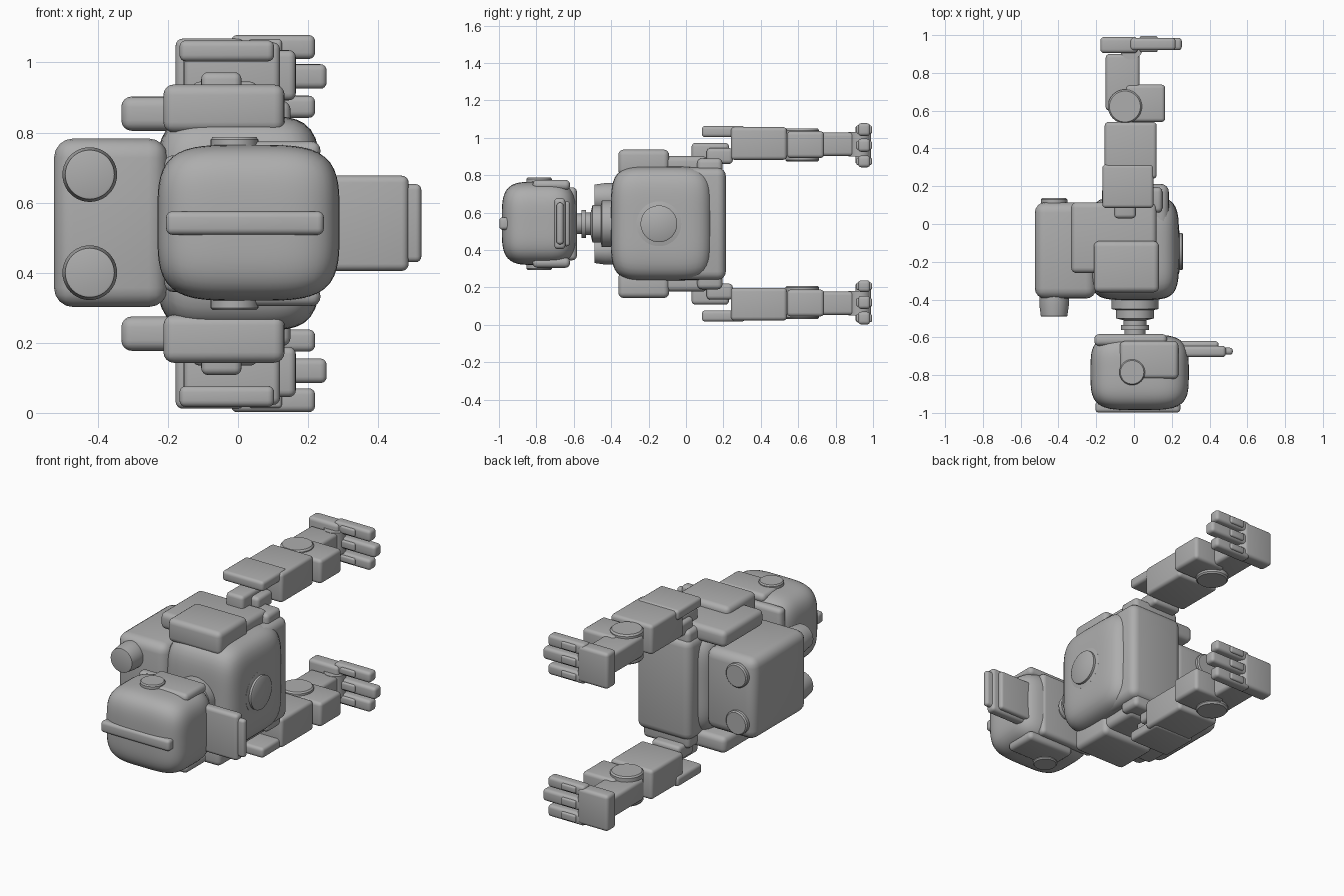
import bpy, bmesh, math
from mathutils import Vector, Matrix

if "Cube" in bpy.data.objects:
    bpy.data.objects.remove(bpy.data.objects["Cube"])

MID = 0.54  # mirror plane height, left and right halves lie above and below it
grey = bpy.data.materials.new("suit grey")
grey.diffuse_color = (0.42, 0.42, 0.42, 1)
grey.use_nodes = True
grey.node_tree.nodes["Principled BSDF"].inputs["Base Color"].default_value = grey.diffuse_color


def finish(bm, name):
    bmesh.ops.recalc_face_normals(bm, faces=bm.faces)
    me = bpy.data.meshes.new(name)
    bm.to_mesh(me)
    bm.free()
    ob = bpy.data.objects.new(name, me)
    bpy.context.collection.objects.link(ob)
    me.materials.append(grey)
    bpy.ops.object.select_all(action='DESELECT')
    ob.select_set(True)
    bpy.context.view_layer.objects.active = ob
    bpy.ops.object.shade_smooth_by_angle(angle=math.radians(35))
    return ob


def flip(z):
    return (2 * MID - z[1], 2 * MID - z[0])


def box(name, x, y, z, r=0.02, pair=False):
    """Rounded box from ranges; pair adds the mirrored twin."""
    for i, zz in enumerate([z, flip(z)] if pair else [z]):
        bm = bmesh.new()
        bmesh.ops.create_cube(bm, size=1)
        for v in bm.verts:
            v.co = Vector([(a + b) / 2 + c * (b - a) for c, (a, b) in zip(v.co, (x, y, zz))])
        bmesh.ops.bevel(bm, geom=bm.edges[:], offset=r, segments=4, profile=0.5, affect='EDGES')
        finish(bm, name + (("_left", "_right")[i] if pair else ""))


def soft_block(name, x, y, z, p):
    """Superellipsoid filling the given ranges."""
    bm = bmesh.new()
    bmesh.ops.create_cube(bm, size=2)
    bmesh.ops.subdivide_edges(bm, edges=bm.edges[:], cuts=19, use_grid_fill=True)
    for v in bm.verts:
        d = Vector([math.tan(c * math.pi / 4) for c in v.co])
        d /= sum(abs(c) ** p for c in d) ** (1 / p)
        v.co = Vector([(a + b) / 2 + c * (b - a) / 2 for c, (a, b) in zip(d, (x, y, z))])
    return finish(bm, name)


def turned(name, centre, axis, profile, pair=False):
    """Lathe of (radius, position along axis) points, capped at the ends."""
    centre = Vector(centre)
    n = 40
    for i in range(2 if pair else 1):
        bm = bmesh.new()
        rings = []
        for r, h in profile:
            ring = []
            for k in range(n):
                t = 2 * math.pi * k / n
                c, s = r * math.cos(t), r * math.sin(t)
                q = {'x': (h, c, s), 'y': (c, h, s), 'z': (c, s, h)}[axis]
                co = centre + Vector(q)
                if i:
                    co.z = 2 * MID - co.z
                ring.append(bm.verts.new(co))
            rings.append(ring)
        for a, b in zip(rings, rings[1:]):
            for k in range(n):
                bm.faces.new((a[k], a[(k + 1) % n], b[(k + 1) % n], b[k]))
        bm.faces.new(rings[0])
        bm.faces.new(rings[-1])
        finish(bm, name + (("_left", "_right")[i] if pair else ""))


# Head, crest, collar and ear covers
soft_block("head", (-0.23, 0.29), (-0.985, -0.585), (0.32, 0.765), 4)
box("crest", (-0.205, 0.245), (-0.998, -0.94), (0.508, 0.575), 0.018)
box("head_collar", (-0.21, 0.175), (-0.645, -0.583), (0.345, 0.735), 0.025)
box("ear_cover", (-0.075, 0.235), (-0.82, -0.62), (0.72, 0.775), 0.025, True)
turned("ear_disc", (-0.01, -0.785, 0), 'z', [(0.068, 0.70), (0.068, 0.78), (0.062, 0.787)], True)

# Jutting jaw in layers
box("jaw_plate", (0.22, 0.487), (-0.705, -0.645), (0.405, 0.677), 0.02)
box("jaw_tip", (0.30, 0.523), (-0.692, -0.655), (0.43, 0.653), 0.016)
box("jaw_underside", (0.18, 0.447), (-0.66, -0.62), (0.42, 0.66), 0.016)

# Stepped neck
turned("neck", (0.005, 0, MID), 'y', [
    (0.055, -0.60), (0.055, -0.56), (0.075, -0.56), (0.075, -0.535), (0.06, -0.535),
    (0.06, -0.51), (0.10, -0.50), (0.10, -0.455), (0.125, -0.45), (0.125, -0.37)])

# Torso, pelvis, chest disc
soft_block("torso", (-0.235, 0.238), (-0.402, 0.145), (0.235, 0.848), 5)
box("pelvis", (-0.17, 0.185), (-0.12, 0.213), (0.24, 0.84), 0.045)
turned("chest_disc", (0, -0.145, MID), 'x', [
    (0.12, 0.20), (0.12, 0.238), (0.098, 0.242), (0.098, 0.255), (0.09, 0.26)])

# Backpack with thrusters and lower caps
box("backpack", (-0.525, -0.20), (-0.395, 0.115), (0.302, 0.783), 0.055)
turned("thruster", (-0.423, 0, 0.68), 'y', [
    (0.065, -0.30), (0.078, -0.37), (0.078, -0.43), (0.07, -0.488), (0.064, -0.49)], True)
turned("backpack_cap", (-0.423, 0, 0.68), 'y', [(0.07, 0.08), (0.07, 0.13), (0.063, 0.137)], True)

# Side pads on the torso
box("side_pad", (-0.213, 0.133), (-0.362, -0.09), (0.80, 0.937), 0.03, True)
box("side_strap", (-0.333, 0.12), (-0.26, 0.115), (0.805, 0.903), 0.03, True)
box("hip_pad", (-0.155, 0.15), (0.06, 0.195), (0.76, 0.89), 0.025, True)

# Hip joints
box("hip_link", (-0.105, 0.01), (0.03, 0.23), (0.86, 0.972), 0.02, True)
box("hip_hinge", (-0.13, 0.055), (0.11, 0.25), (0.86, 0.945), 0.02, True)

# Limbs
box("limb_guard", (-0.167, 0.103), (0.085, 0.315), (1.003, 1.063), 0.018, True)
box("upper_limb", (-0.155, 0.12), (0.24, 0.54), (0.882, 1.057), 0.02, True)
box("lower_limb_top", (-0.045, 0.165), (0.54, 0.738), (0.892, 1.035), 0.02, True)
turned("knee_disc", (-0.048, 0.622, 0), 'z', [
    (0.082, 0.872), (0.09, 0.88), (0.09, 1.04), (0.082, 1.05)], True)
box("lower_limb", (-0.15, 0.03), (0.60, 0.90), (0.902, 1.028), 0.02, True)
turned("wrist_disc", (-0.015, 0.93, 0), 'z', [(0.06, 0.90), (0.06, 1.03)], True)

# Hands with three digits
box("palm", (-0.178, 0.02), (0.905, 0.99), (0.855, 1.068), 0.02, True)
for nm, x1, z in (("outer", 0.22, (1.01, 1.078)), ("middle", 0.253, (0.925, 0.995)), ("inner", 0.22, (0.842, 0.905))):
    box(nm + "_digit", (-0.02, x1), (0.92, 0.985), z, 0.018, True)
    box(nm + "_knuckle", (0.03, 0.125), (0.91, 0.995), (z[0] + 0.012, z[1] - 0.012), 0.01, True)
